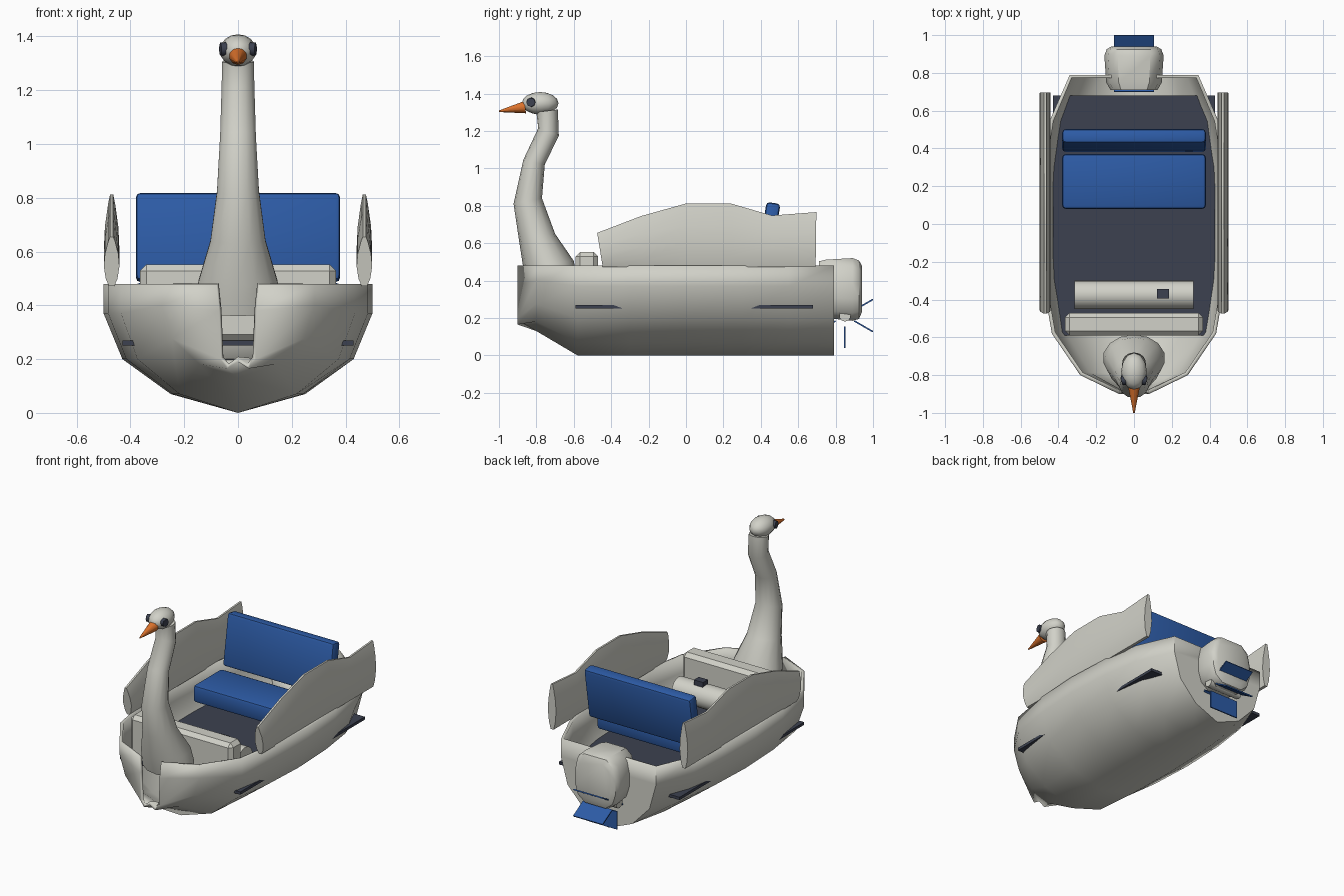
import bpy, bmesh, math
from mathutils import Vector, Matrix

if "Cube" in bpy.data.objects:
    bpy.data.objects.remove(bpy.data.objects["Cube"])


def material(name, rgb):
    m = bpy.data.materials.new(name)
    m.diffuse_color = (*rgb, 1)
    m.use_nodes = True
    m.node_tree.nodes["Principled BSDF"].inputs["Base Color"].default_value = m.diffuse_color
    return m


SHELL = material("warm_white", (0.64, 0.64, 0.58))
BLUE = material("blue", (0.026, 0.105, 0.38))
DARK = material("dark_slate", (0.045, 0.053, 0.08))
ORANGE = material("orange", (0.72, 0.17, 0.025))


def finish(name, bm, mat, smooth=None, fix=True):
    if fix:
        bmesh.ops.recalc_face_normals(bm, faces=bm.faces)
    me = bpy.data.meshes.new(name)
    bm.to_mesh(me)
    bm.free()
    me.materials.append(mat)
    ob = bpy.data.objects.new(name, me)
    bpy.context.collection.objects.link(ob)
    if smooth:
        bpy.ops.object.select_all(action='DESELECT')
        ob.select_set(True)
        bpy.context.view_layer.objects.active = ob
        bpy.ops.object.shade_smooth_by_angle(angle=math.radians(smooth))
    return ob


def loft(name, rings, mat, smooth=35):
    """Skin closed rings of equal length and cap both ends."""
    bm = bmesh.new()
    vs = [[bm.verts.new(p) for p in r] for r in rings]
    n = len(vs[0])
    for a, b in zip(vs, vs[1:]):
        for j in range(n):
            bm.faces.new((a[j], b[j], b[(j + 1) % n], a[(j + 1) % n]))
    bm.faces.new(vs[0])
    bm.faces.new(vs[-1])
    return finish(name, bm, mat, smooth)


def box(name, center, size, mat, bevel=0.0, tilt=0.0, segments=1):
    bm = bmesh.new()
    bmesh.ops.create_cube(bm, size=1)
    bmesh.ops.scale(bm, vec=size, verts=bm.verts)
    if bevel:
        bmesh.ops.bevel(bm, geom=bm.edges[:], offset=bevel, segments=segments,
                        profile=0.5, affect='EDGES')
    bmesh.ops.transform(bm, verts=bm.verts,
                        matrix=Matrix.Translation(center) @ Matrix.Rotation(tilt, 4, 'X'))
    return finish(name, bm, mat, 35 if segments > 1 else None)


def cone(name, start, end, r1, r2, sides, mat):
    a, b = Vector(start), Vector(end)
    bm = bmesh.new()
    bmesh.ops.create_cone(bm, cap_ends=True, segments=sides, radius1=r1, radius2=r2,
                          depth=(b - a).length)
    rot = (b - a).to_track_quat('Z', 'Y').to_matrix().to_4x4()
    bmesh.ops.transform(bm, verts=bm.verts, matrix=Matrix.Translation((a + b) / 2) @ rot)
    return finish(name, bm, mat, 50)


# Hull: half sections from rim to keel, open at the bow, closed at the transom
RIM = 0.48
half = [(1, 0.48), (1, 0.37), (0.86, 0.2), (0.5, 0.07), (0, 0)]
bow = [(0.08, 0.48), (0.07, 0.38), (0.066, 0.2), (0.04, 0.165), (0, 0.19)]
stations = [(-0.8, 0.285, 0.13), (-0.58, 0.435, 0), (-0.3, 0.483, 0), (0, 0.5, 0),
            (0.3, 0.485, 0), (0.55, 0.445, 0), (0.79, 0.34, 0)]
sections = [(-0.9, bow)]
for y, w, keel in stations:
    sections.append((y, [(u * w, keel + z * (RIM - keel) / RIM) for u, z in half]))
bm = bmesh.new()
rows = []
for y, pts in sections:
    full = [(-x, z) for x, z in pts] + [(x, z) for x, z in pts[-2::-1]]
    rows.append([bm.verts.new((x, y, z)) for x, z in full])
for a, b in zip(rows, rows[1:]):
    for j in range(len(a) - 1):
        bm.faces.new((a[j], b[j], b[j + 1], a[j + 1]))
bm.faces.new(rows[-1][::-1])
hull = finish("hull", bm, SHELL, 40, fix=False)
mod = hull.modifiers.new("wall", 'SOLIDIFY')
mod.thickness = 0.02
mod.offset = -1

# Floor plate, whose corners stick out through the hull
box("floor", (0, 0.045, 0.26), (0.86, 1.27, 0.018), DARK)

# Neck: rings set by front point, back point and half width
neck = [((-0.835, 0.36), (-0.585, 0.42), 0.165), ((-0.872, 0.48), (-0.60, 0.505), 0.15),
        ((-0.895, 0.63), (-0.70, 0.65), 0.105), ((-0.922, 0.81), (-0.77, 0.84), 0.08),
        ((-0.87, 1.045), (-0.755, 1.02), 0.068), ((-0.79, 1.215), (-0.68, 1.175), 0.063),
        ((-0.80, 1.30), (-0.685, 1.315), 0.06)]
rings = []
for f, b, rx in neck:
    ring = []
    for k in range(14):
        t = math.tau * k / 14
        s = (1 - math.cos(t)) / 2
        ring.append((rx * math.sin(t), f[0] + (b[0] - f[0]) * s, f[1] + (b[1] - f[1]) * s))
    rings.append(ring)
loft("neck", rings, SHELL)

# Head, beak and eyes
bm = bmesh.new()
bmesh.ops.create_uvsphere(bm, u_segments=12, v_segments=8, radius=1)
bmesh.ops.transform(bm, verts=bm.verts, matrix=Matrix.Translation((0, -0.78, 1.348))
                    @ Matrix.Diagonal((0.068, 0.098, 0.06, 1)))
finish("head", bm, SHELL, 45)
cone("beak", (0, -0.86, 1.327), (0, -1.0, 1.305), 0.033, 0.004, 10, ORANGE)
for s, side in ((1, "right"), (-1, "left")):
    cone(side + "_eye", (s * 0.045, -0.826, 1.353), (s * 0.066, -0.83, 1.353),
         0.026, 0.024, 8, DARK)

# Wings: lens-shaped section swept along the side
wing = [(-0.445, -0.475, 0.655), (-0.23, -0.24, 0.745), (0, 0, 0.812), (0.24, 0.24, 0.812),
        (0.46, 0.46, 0.748), (0.693, 0.697, 0.766)]
lens = [(0, 0.01), (0.15, 0.022), (0.4, 0.029), (0.65, 0.025), (0.9, 0.013), (1, 0.006)]
outline = [(t, d) for t, d in lens] + [(t, -d) for t, d in lens[::-1]]
for s, side in ((1, "right"), (-1, "left")):
    loft(side + "_wing",
         [[(s * 0.47 + d, y0 + (y1 - y0) * t, 0.472 + (z - 0.472) * t) for t, d in outline]
          for y0, y1, z in wing], SHELL)

# Rear bench
box("seat", (0, 0.225, 0.43), (0.76, 0.29, 0.11), BLUE, 0.018, 0, 2)
box("backrest", (0, 0.442, 0.652), (0.76, 0.075, 0.33), BLUE, 0.018, math.radians(-9), 2)

# Front locker, drum and control
box("front_locker", (0, -0.53, 0.41), (0.73, 0.12, 0.285), SHELL, 0.024)
cone("front_drum", (-0.315, -0.375, 0.37), (0.315, -0.375, 0.37), 0.075, 0.075, 16, SHELL)
box("control", (0.153, -0.37, 0.453), (0.065, 0.05, 0.035), DARK)

# Rear paddle housing: rounded sections along y (half width, bottom, top)
rings = []
for y, w, lo, hi in ((0.71, 0.125, 0.25, 0.503), (0.75, 0.147, 0.2, 0.512),
                     (0.89, 0.157, 0.185, 0.52), (0.925, 0.145, 0.195, 0.508),
                     (0.94, 0.12, 0.23, 0.48)):
    c, h = (lo + hi) / 2, (hi - lo) / 2
    shape = [(0.55, 1), (0.88, 0.72), (1, 0.2), (1, -0.3), (0.85, -0.75), (0.5, -1)]
    shape += [(-u, v) for u, v in shape[::-1]]
    rings.append([(u * w, y, c + v * h) for u, v in shape])
loft("paddle_housing", rings, SHELL, 40)

# Paddle wheel
AXLE = (0.85, 0.213)
cone("paddle_axle", (-0.12, *AXLE), (0.12, *AXLE), 0.032, 0.032, 10, SHELL)
for k in range(6):
    ang = math.radians(30 + 60 * k)
    r = 0.115
    box(f"paddle_blade_{k + 1}",
        (0, AXLE[0] + r * math.cos(ang), AXLE[1] + r * math.sin(ang)),
        (0.21, 0.115, 0.008), BLUE, 0, ang)
